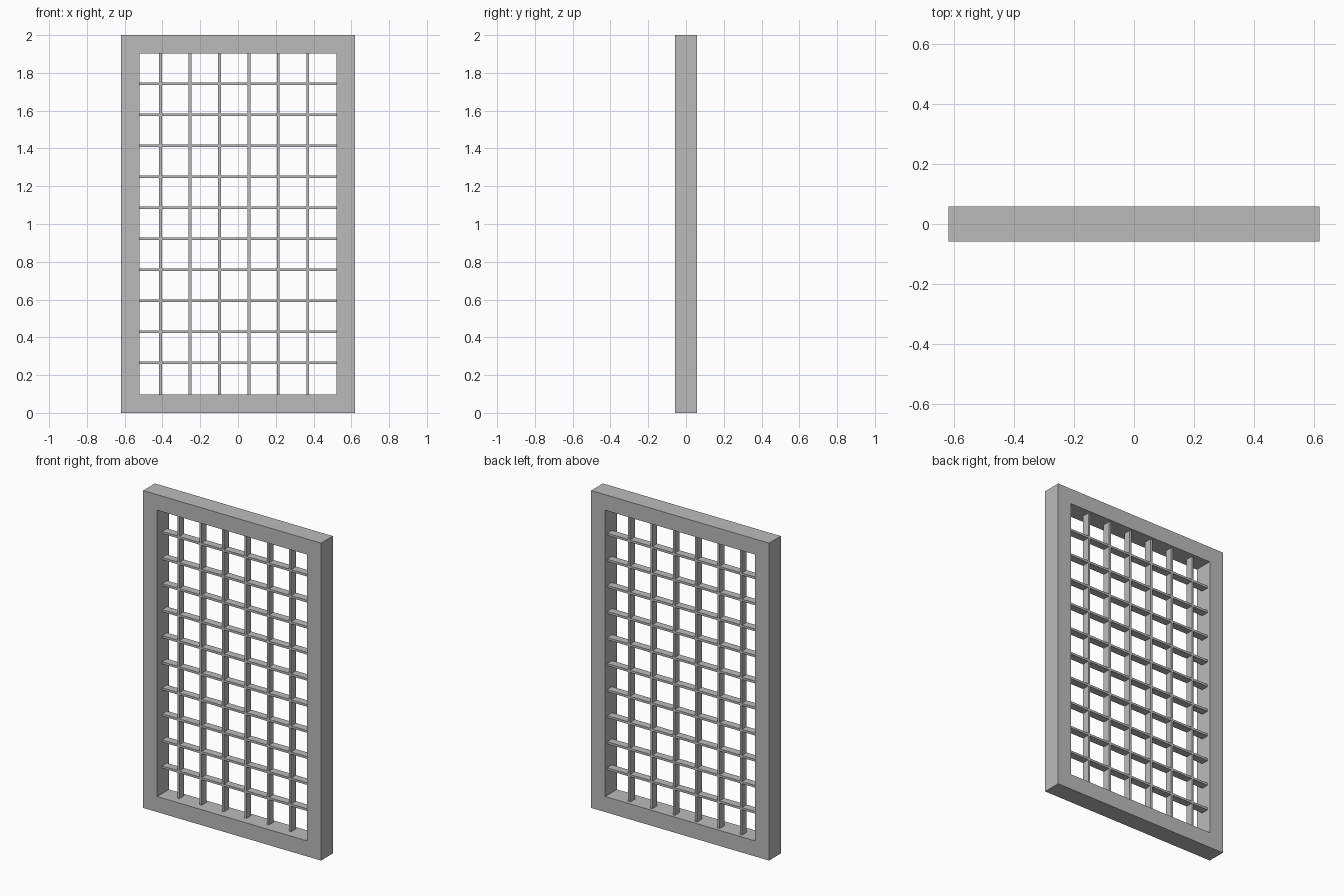
import bpy
import bmesh

if "Cube" in bpy.data.objects:
    bpy.data.objects.remove(bpy.data.objects["Cube"], do_unlink=True)

HALF_W, HEIGHT, HALF_D = 0.62, 2.0, 0.0585
RAIL = 0.098
BAR_T, BAR_D, BAR_Y = 0.014, 0.048, 0.015
IN_W = HALF_W - RAIL

grey = bpy.data.materials.new("grey metal")
grey.use_nodes = True
colour = (0.5, 0.5, 0.5, 1)
grey.diffuse_color = colour
grey.node_tree.nodes["Principled BSDF"].inputs["Base Color"].default_value = colour


def prism(name, outline, y0, y1):
    """Extrude an outline in the xz plane from y0 to y1."""
    bm = bmesh.new()
    face = bm.faces.new([bm.verts.new((x, y0, z)) for x, z in outline])
    moved = bmesh.ops.extrude_face_region(bm, geom=[face])["geom"]
    verts = [v for v in moved if isinstance(v, bmesh.types.BMVert)]
    bmesh.ops.translate(bm, verts=verts, vec=(0, y1 - y0, 0))
    bmesh.ops.recalc_face_normals(bm, faces=bm.faces)
    mesh = bpy.data.meshes.new(name)
    bm.to_mesh(mesh)
    bm.free()
    mesh.materials.append(grey)
    obj = bpy.data.objects.new(name, mesh)
    bpy.context.collection.objects.link(obj)
    return obj


def bar(name, x0, x1, z0, z1):
    outline = [(x0, z0), (x1, z0), (x1, z1), (x0, z1)]
    return prism(name, outline, BAR_Y - BAR_D / 2, BAR_Y + BAR_D / 2)


# Mitred frame: each member joins an outer edge to the matching inner edge
outer = [(-HALF_W, 0), (HALF_W, 0), (HALF_W, HEIGHT), (-HALF_W, HEIGHT)]
inner = [(-IN_W, RAIL), (IN_W, RAIL), (IN_W, HEIGHT - RAIL), (-IN_W, HEIGHT - RAIL)]
for i, name in enumerate(["bottom_rail", "left_stile", "top_rail", "right_stile"]):
    j = (i + 1) % 4
    prism(name, [outer[i], outer[j], inner[j], inner[i]], -HALF_D, HALF_D)

# Upright lattice bars
for i in range(6):
    x = -0.41 + i * 0.156
    bar(f"upright_bar_{i + 1}", x - BAR_T / 2, x + BAR_T / 2, RAIL, HEIGHT - RAIL)

# Cross lattice bars
for i in range(10):
    z = 0.265 + i * 0.1642
    bar(f"cross_bar_{i + 1}", -IN_W, IN_W, z - BAR_T / 2, z + BAR_T / 2)
